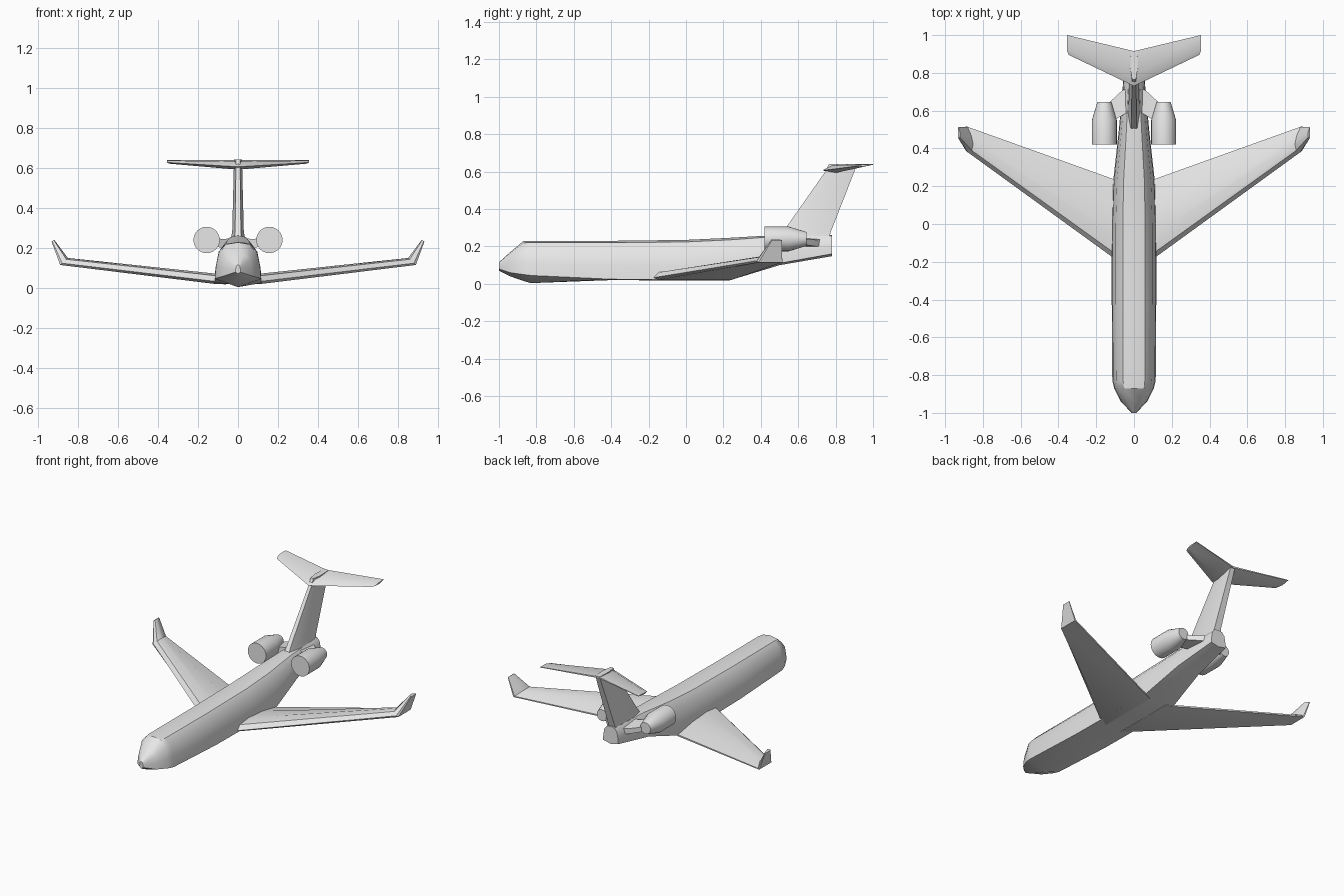
import bpy, bmesh, math

cube = bpy.data.objects.get("Cube")
if cube:
    bpy.data.objects.remove(cube, do_unlink=True)

paint = bpy.data.materials.new("light_grey_paint")
paint.use_nodes = True
grey = (0.8, 0.8, 0.8, 1)
paint.diffuse_color = grey
paint.node_tree.nodes["Principled BSDF"].inputs["Base Color"].default_value = grey


def loft(name, rings, angle=35, mirror=False):
    """Skin matching rings of points, cap both ends, shade, optionally mirror."""
    bm = bmesh.new()
    rows = [[bm.verts.new(p) for p in ring] for ring in rings]
    n = len(rows[0])
    for a, b in zip(rows, rows[1:]):
        for i in range(n):
            j = (i + 1) % n
            bm.faces.new((a[i], a[j], b[j], b[i]))
    bm.faces.new(rows[0])
    bm.faces.new(rows[-1])
    bmesh.ops.recalc_face_normals(bm, faces=bm.faces)
    mesh = bpy.data.meshes.new(name)
    bm.to_mesh(mesh)
    bm.free()
    mesh.materials.append(paint)
    ob = bpy.data.objects.new(name, mesh)
    bpy.context.collection.objects.link(ob)
    bpy.ops.object.select_all(action='DESELECT')
    ob.select_set(True)
    bpy.context.view_layer.objects.active = ob
    bpy.ops.object.shade_smooth_by_angle(angle=math.radians(angle))
    if mirror:
        ob.modifiers.new("both_sides", 'MIRROR')
    return ob


# Fuselage: arched upper body on a low chine with a shallow V belly
ARCH = [(1, 0), (0.96, 0.35), (0.82, 0.75), (0.5, 0.95)]


def hull(y, w, top, chine, belly):
    right = [(w * u, y, chine + (top - chine) * v) for u, v in ARCH]
    left = [(-x, y, z) for x, y, z in reversed(right)]
    return right + [(0, y, top)] + left + [(0, y, belly)]


loft("fuselage", [hull(*s) for s in (
    (-1.0, 0.012, 0.115, 0.08, 0.07),
    (-0.94, 0.07, 0.17, 0.06, 0.04),
    (-0.87, 0.105, 0.228, 0.05, 0.016),
    (-0.83, 0.115, 0.23, 0.045, 0.004),
    (-0.4, 0.118, 0.23, 0.025, 0.02),
    (0.0, 0.118, 0.235, 0.02, 0.018),
    (0.23, 0.11, 0.246, 0.022, 0.018),
    (0.5, 0.08, 0.262, 0.11, 0.1),
    (0.78, 0.055, 0.262, 0.16, 0.148))])


# Wings: flat underside, blunt leading edge, thin trailing edge
def foil(x, front, back, low, high):
    c, h = back - front, high - low
    return [(x, front, low + 0.25 * h), (x, front + 0.07 * c, low + 0.8 * h),
            (x, front + 0.3 * c, high), (x, front + 0.65 * c, low + 0.75 * h),
            (x, back, low + 0.2 * h), (x, back, low), (x, front + 0.06 * c, low)]


def cant(ring, inset):
    """Slide the upper side of a ring inwards so the tip turns up."""
    low = min(p[2] for p in ring)
    return [(x - inset * (z - low), y, z) for x, y, z in ring]


wing_tip = cant(foil(0.89, 0.38, 0.515, 0.115, 0.15), 1.1)
upturn = [(x, y, z) for x, y, z in cant(foil(0.933, 0.455, 0.512, 0.232, 0.241), 1.5)]
loft("wing", [foil(0.06, -0.215, 0.22, 0.018, 0.07),
              foil(0.115, -0.175, 0.24, 0.02, 0.072), wing_tip, upturn], 40, True)


# Tail fin: slightly bulged, with a blunt rear edge
def fin_ring(z, front, back, w):
    mid = front + 0.4 * (back - front)
    half = [(0.5 * w, front), (w, mid), (0.8 * w, back)]
    return ([(x, y, z) for x, y in half] +
            [(-x, y, z) for x, y in reversed(half)])


loft("tail_fin", [fin_ring(0.23, 0.485, 0.76, 0.04), fin_ring(0.28, 0.52, 0.775, 0.029),
                  fin_ring(0.6, 0.745, 0.9, 0.021), fin_ring(0.642, 0.765, 0.915, 0.02)], 40)


# Tailplane: level top, underside rising towards the tips
def tail_foil(x, front, back, low, high):
    c, h = back - front, high - low
    return [(x, front, low + 0.3 * h), (x, front + 0.25 * c, high - 0.15 * h),
            (x, back, high), (x, back, high - 0.2 * h), (x, front + 0.35 * c, low)]


loft("tailplane", [tail_foil(0, 0.73, 0.915, 0.592, 0.64),
                   tail_foil(0.345, 0.895, 0.998, 0.622, 0.64),
                   tail_foil(0.356, 0.92, 1.0, 0.628, 0.64)], 40, True)


# Engines: flat-fronted nacelle with a tapered nozzle
def circle(y, r, sides=24):
    return [(0.157 + r * math.cos(math.tau * i / sides), y,
             0.24 + r * math.sin(math.tau * i / sides)) for i in range(sides)]


loft("engine", [circle(0.42, 0.066), circle(0.55, 0.066), circle(0.645, 0.037)], 25, True)


# Pylons: swept struts joining the engines to the tail
def strut(x, front, back, low, high):
    return [(x, front, low), (x, front, high), (x, back, high - 0.01), (x, back, low)]


loft("engine_pylon", [strut(0.02, 0.6, 0.735, 0.195, 0.25),
                      strut(0.07, 0.57, 0.7, 0.2, 0.245),
                      strut(0.14, 0.53, 0.635, 0.21, 0.25)], 40, True)
